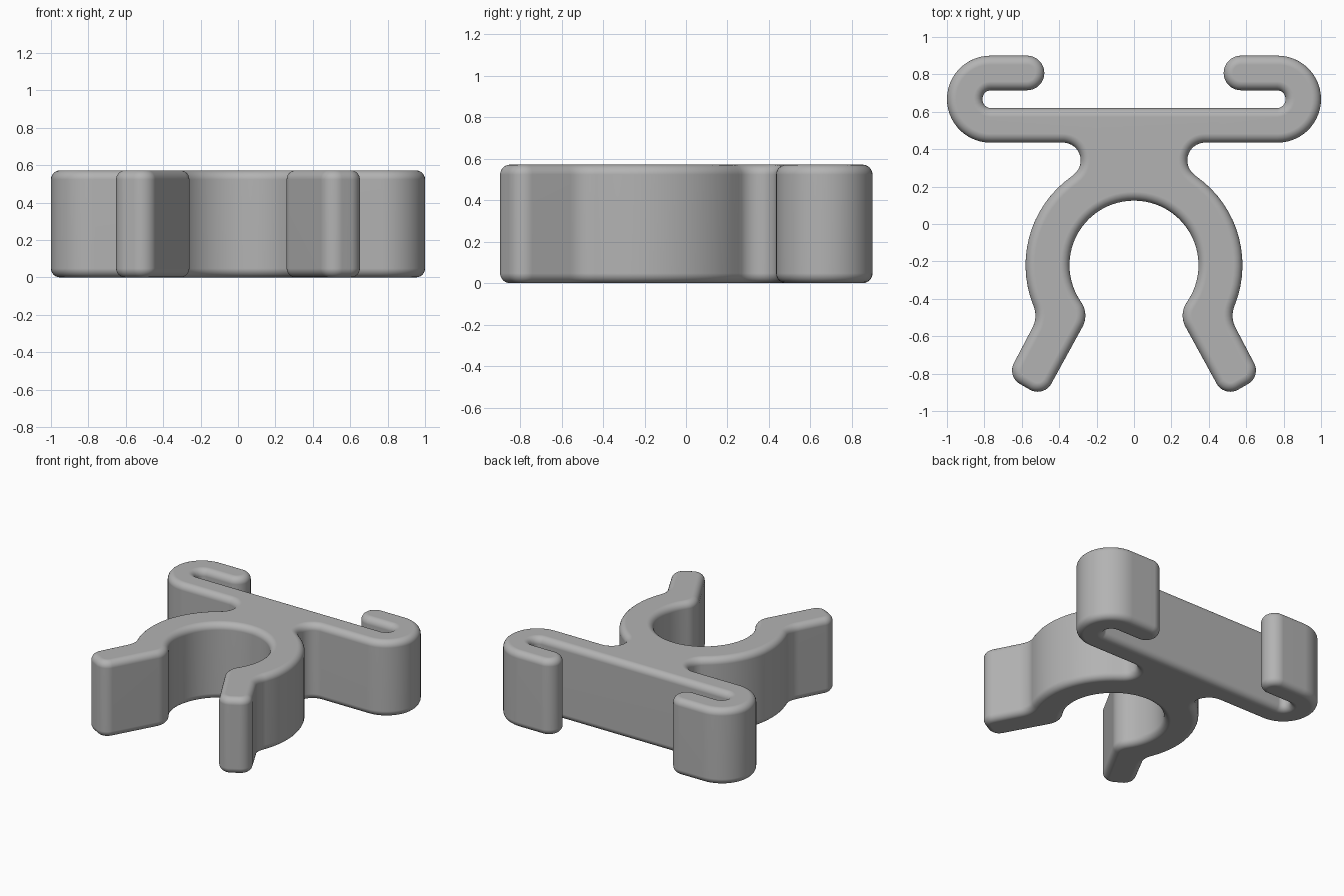
import bpy, bmesh
from math import cos, sin, radians

cube = bpy.data.objects.get("Cube")
if cube:
    bpy.data.objects.remove(cube, do_unlink=True)

HEIGHT = 0.572
FILLET = 0.048


def arc(cx, cy, r, start, end, step=7):
    """Points on a circular arc, angles in degrees."""
    n = max(3, round(abs(end - start) / step))
    angles = [radians(start + (end - start) * i / n) for i in range(n + 1)]
    return [(cx + r * cos(a), cy + r * sin(a)) for a in angles]


# Left half of the clip outline, from the back middle round to the grip middle
half = [(0, 0.62)]
half += arc(0.765, 0.665, 0.045, -90, 0, 15)       # slot end
half += arc(0.765, 0.67, 0.045, 0, 90, 15)
half += arc(0.572, 0.8075, 0.0925, 270, 90)        # hook tip
half += arc(0.7675, 0.6675, 0.2325, 90, -90)       # hook outer bend
half += arc(0.38, 0.34, 0.095, 90, 235.8)          # neck fillet
half += arc(0, -0.22, 0.58, 55, -21, 5)            # outer grip
half += arc(0.667, -0.49, 0.14, 158, 210)          # ankle
half += arc(0.569, -0.783, 0.083, 30, -60, 10)     # foot corners
half += arc(0.515, -0.814, 0.083, -60, -150, 10)
half += arc(0.385, -0.49, 0.125, 210, 145)         # inner bump
half += arc(0, -0.22, 0.345, -34, 90, 5)           # inner grip

outline = half + [(-x, y) for x, y in reversed(half[1:-1])]

# Extrude the outline and round the top and bottom rims
bm = bmesh.new()
base = bm.faces.new([bm.verts.new((x, y, 0)) for x, y in outline])
bmesh.ops.remove_doubles(bm, verts=bm.verts[:], dist=0.002)
base = bm.faces[:] if base.is_valid is False else [base]
top = bmesh.ops.extrude_face_region(bm, geom=base, use_keep_orig=True)
for v in [g for g in top["geom"] if isinstance(g, bmesh.types.BMVert)]:
    v.co.z = HEIGHT
bmesh.ops.recalc_face_normals(bm, faces=bm.faces[:])
rims = [e for e in bm.edges if abs(e.verts[0].co.z - e.verts[1].co.z) < 0.001]
bmesh.ops.bevel(bm, geom=rims, offset=FILLET, segments=6, profile=0.5,
                affect='EDGES', clamp_overlap=False)
bmesh.ops.recalc_face_normals(bm, faces=bm.faces[:])

mesh = bpy.data.meshes.new("clip_body")
bm.to_mesh(mesh)
bm.free()
clip = bpy.data.objects.new("clip_body", mesh)
bpy.context.collection.objects.link(clip)

# Plain grey plastic
grey = bpy.data.materials.new("grey_plastic")
grey.use_nodes = True
colour = (0.45, 0.45, 0.45, 1)
grey.diffuse_color = colour
grey.node_tree.nodes["Principled BSDF"].inputs["Base Color"].default_value = colour
mesh.materials.append(grey)

bpy.context.view_layer.objects.active = clip
clip.select_set(True)
bpy.ops.object.shade_smooth_by_angle(angle=radians(35))
weighted = clip.modifiers.new("even_shading", 'WEIGHTED_NORMAL')
weighted.keep_sharp = True
